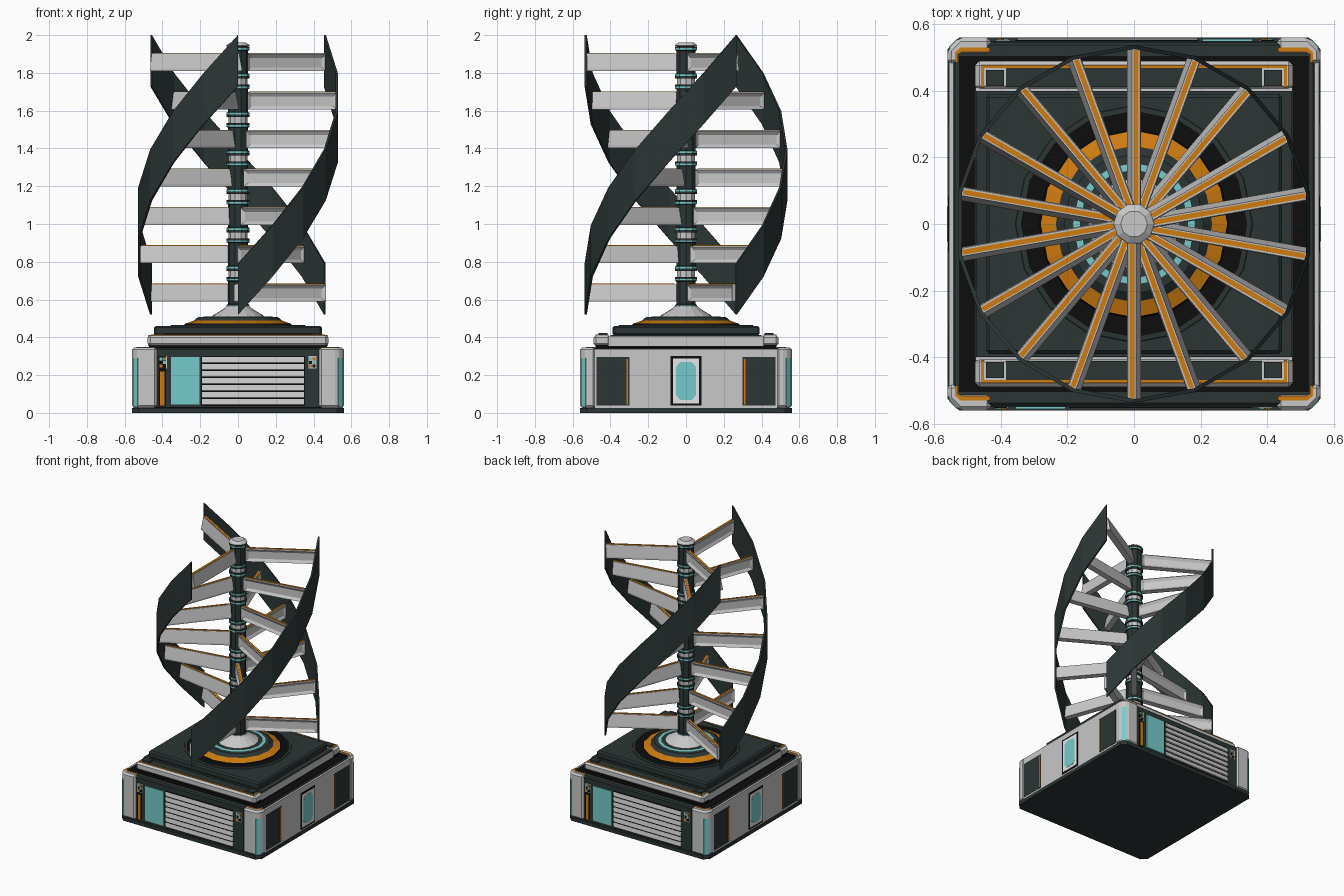
import bpy, bmesh
from math import radians, sin, cos, pi
from mathutils import Matrix

cube = bpy.data.objects.get("Cube")
if cube:
    bpy.data.objects.remove(cube, do_unlink=True)


def material(name, r, g, b):
    m = bpy.data.materials.new(name)
    m.use_nodes = True
    m.diffuse_color = (r, g, b, 1)
    m.node_tree.nodes["Principled BSDF"].inputs["Base Color"].default_value = (r, g, b, 1)
    return m


GREY = material("light_grey", 0.58, 0.58, 0.58)
SLATE = material("dark_slate", 0.024, 0.035, 0.035)
BLACK = material("black", 0.004, 0.004, 0.004)
TEAL = material("teal", 0.18, 0.6, 0.6)
ORANGE = material("orange", 0.62, 0.2, 0.005)
WHITE = material("white", 0.9, 0.9, 0.9)


def finish(name, bm, mats, rot=0, bevel=0):
    bmesh.ops.recalc_face_normals(bm, faces=bm.faces)
    bm.transform(Matrix.Rotation(radians(rot), 4, "Z"))
    me = bpy.data.meshes.new(name)
    bm.to_mesh(me)
    bm.free()
    for m in mats:
        me.materials.append(m)
    ob = bpy.data.objects.new(name, me)
    bpy.context.collection.objects.link(ob)
    if bevel:
        mod = ob.modifiers.new("edge_bevel", "BEVEL")
        mod.width, mod.segments, mod.limit_method = bevel, 1, "ANGLE"
    return ob


def prism(name, outline, lo, hi, mat, rot=0, bevel=0, to_xyz=lambda a, b, c: (a, b, c)):
    """Extrude a 2D outline from lo to hi; to_xyz picks the axes."""
    bm = bmesh.new()
    rings = [[bm.verts.new(to_xyz(a, b, c)) for a, b in outline] for c in (lo, hi)]
    n = len(outline)
    bm.faces.new(rings[0])
    bm.faces.new(rings[1])
    for i in range(n):
        j = (i + 1) % n
        bm.faces.new((rings[0][i], rings[0][j], rings[1][j], rings[1][i]))
    return finish(name, bm, [mat], rot, bevel)


def box(name, x, y, z, mat, rot=0, bevel=0):
    outline = [(x[0], y[0]), (x[1], y[0]), (x[1], y[1]), (x[0], y[1])]
    return prism(name, outline, z[0], z[1], mat, rot, bevel)


def along_x(a, b, c):
    return (c, a, b)


def lathe(name, profile, sides, mats):
    """Profile rows are radius, height, index of the material of the band above."""
    bm = bmesh.new()
    rings = []
    for r, z, _ in profile:
        rings.append([bm.verts.new((r * cos(2 * pi * i / sides), r * sin(2 * pi * i / sides), z))
                      for i in range(sides)])
    for k in range(len(profile) - 1):
        for i in range(sides):
            j = (i + 1) % sides
            f = bm.faces.new((rings[k][i], rings[k][j], rings[k + 1][j], rings[k + 1][i]))
            f.material_index = profile[k][2]
    bm.faces.new(rings[0])
    bm.faces.new(rings[-1]).material_index = profile[-1][2]
    return finish(name, bm, mats)


def chamfered(h, c):
    return [(h - c, -h), (h, c - h), (h, h - c), (h - c, h),
            (c - h, h), (-h, h - c), (-h, c - h), (c - h, -h)]


# Base body
prism("plinth", chamfered(0.56, 0.035), 0, 0.026, SLATE)
prism("base_body", chamfered(0.547, 0.04), 0.026, 0.343, SLATE, bevel=0.01)
box("deck_recess", (-0.525, 0.525), (-0.505, 0.505), (0.34, 0.346), BLACK)

# Corner posts with stripes and lamps
for sx in (-1, 1):
    for sy in (-1, 1):
        ell = [(0.43, 0.56), (0.525, 0.56), (0.56, 0.525), (0.56, 0.48),
               (0.525, 0.48), (0.525, 0.505), (0.43, 0.505)]
        prism("corner_post", [(sx * a, sy * b) for a, b in ell], 0.026, 0.347, GREY, bevel=0.012)
        trim = [(0.432, 0.53), (0.52, 0.53), (0.538, 0.515), (0.538, 0.485),
                (0.528, 0.485), (0.528, 0.51), (0.515, 0.516), (0.432, 0.516)]
        prism("post_stripe", [(sx * a, sy * b) for a, b in trim], 0.346, 0.349, ORANGE)
for k in range(4):
    box("corner_lamp", (0.76, 0.769), (-0.017, 0.017), (0.03, 0.29), TEAL, 45 + 90 * k)

for rot in (0, 180):
    # Shuttered face
    box("face_panel", (-0.43, 0.43), (-0.55, -0.54), (0.028, 0.335), SLATE, rot)
    box("glass_panel", (-0.355, -0.205), (-0.556, -0.54), (0.045, 0.295), TEAL, rot)
    box("shutter_back", (-0.195, 0.355), (-0.552, -0.54), (0.036, 0.302), BLACK, rot)
    for i in range(7):
        z = 0.041 + i * 0.037
        slat = [(-0.55, z), (-0.559, z + 0.004), (-0.553, z + 0.032), (-0.55, z + 0.032)]
        prism("shutter_slat", slat, -0.19, 0.35, GREY, rot, to_xyz=along_x)
    box("marker_bed", (-0.42, -0.382), (-0.553, -0.54), (0.035, 0.3), BLACK, rot)
    box("marker_bar", (-0.412, -0.39), (-0.556, -0.54), (0.04, 0.22), ORANGE, rot)
    for x0 in (-0.419, 0.373):
        box("indicator_bed", (x0, x0 + 0.042), (-0.553, -0.54), (0.235, 0.3), GREY, rot)
        for i in range(2):
            for j in range(3):
                x, z = x0 + 0.004 + i * 0.018, 0.24 + j * 0.019
                box("indicator", (x, x + 0.015), (-0.556, -0.54), (z, z + 0.016),
                    (ORANGE, BLACK, TEAL)[(i + j) % 3], rot)
    # Windowed face
    box("side_wall", (0.54, 0.556), (-0.485, 0.485), (0.026, 0.338), GREY, rot)
    for s in (-1, 1):
        box("side_panel", (0.55, 0.558), sorted((s * 0.3, s * 0.475)), (0.04, 0.295), SLATE, rot)
        box("side_stripe", (0.55, 0.56), sorted((s * 0.306, s * 0.316)), (0.045, 0.285), ORANGE, rot)
    box("window_frame", (0.55, 0.559), (-0.082, 0.082), (0.038, 0.3), BLACK, rot)
    box("window_surround", (0.55, 0.5605), (-0.07, 0.07), (0.05, 0.288), WHITE, rot)
    pane = [(a * 0.053, 0.169 + b * 0.1) for a, b in
            ((-0.6, -1), (0.6, -1), (1, -0.75), (1, 0.75), (0.6, 1), (-0.6, 1), (-1, 0.75), (-1, -0.75))]
    prism("window_pane", pane, 0.55, 0.562, TEAL, rot, to_xyz=along_x)
    # Raised bar on the deck edge
    box("deck_bar", (-0.478, 0.478), (-0.49, -0.4), (0.353, 0.412), GREY, rot, 0.014)
    box("bar_inlay", (-0.385, 0.385), (-0.468, -0.411), (0.41, 0.416), SLATE, rot)
    box("bar_stripe", (-0.46, 0.46), (-0.478, -0.469), (0.411, 0.415), ORANGE, rot)
    for s in (-1, 1):
        box("bar_pad", sorted((s * 0.39, s * 0.445)), (-0.463, -0.415), (0.41, 0.424), SLATE, rot)
        box("bar_stripe_end", sorted((s * 0.451, s * 0.46)), (-0.478, -0.41), (0.411, 0.415), ORANGE, rot)

# Stepped deck
box("deck_neck", (-0.47, 0.47), (-0.48, 0.48), (0.343, 0.36), BLACK)
box("deck_layer", (-0.476, 0.476), (-0.41, 0.41), (0.355, 0.405), GREY)
box("deck_cover", (-0.474, 0.474), (-0.4, 0.4), (0.404, 0.412), SLATE)
box("top_plate", (-0.445, 0.445), (-0.39, 0.39), (0.41, 0.461), SLATE, bevel=0.01)

# Round foot of the mast
lathe("turntable", [(0.36, 0.455, 0), (0.355, 0.464, 0), (0.34, 0.465, 1), (0.285, 0.466, 1),
                    (0.28, 0.472, 2), (0.235, 0.488, 0), (0.21, 0.508, 0), (0.183, 0.509, 3),
                    (0.163, 0.51, 0), (0.14, 0.511, 0)], 16, [SLATE, BLACK, ORANGE, TEAL])
lathe("mast_foot", [(0.14, 0.505, 0), (0.135, 0.515, 0), (0.07, 0.555, 0), (0.055, 0.57, 0)], 16, [GREY])

# Banded mast
LEVELS = [0.636 + 0.2035 * k for k in range(7)]
bands = [(0.05, 0.55, 0)]
for z in LEVELS:
    bands += [(0.05, z - 0.088, 1), (0.06, z - 0.088, 1), (0.06, z - 0.074, 2), (0.06, z - 0.064, 1),
              (0.054, z - 0.06, 1), (0.054, z + 0.06, 1), (0.06, z + 0.064, 2), (0.06, z + 0.074, 1),
              (0.06, z + 0.084, 1), (0.05, z + 0.084, 0)]
bands += [(0.062, 1.944, 0), (0.058, 1.95, 0), (0.04, 1.962, 0)]
lathe("mast", bands, 10, [GREY, SLATE, TEAL])


# Rungs, turning as they climb
def rung(z, angle):
    section = [(-0.021, -0.047), (0.021, -0.047), (0.021, -0.035), (0.006, 0.045), (-0.018, 0.045), (-0.021, 0.04)]
    ob = prism("rung", section, 0.05, 0.525, GREY, to_xyz=along_x)
    bm = bmesh.new()
    bm.from_mesh(ob.data)
    side = [f for f in bm.faces if f.normal.y < -0.99]
    bmesh.ops.inset_region(bm, faces=side, thickness=0.026, depth=-0.012)
    bm.to_mesh(ob.data)
    bm.free()
    stripe = box("rung_stripe", (0.06, 0.522), (-0.013, 0.002), (0.044, 0.048), ORANGE)
    for part in (ob, stripe):
        part.location.z = z
        part.rotation_euler.z = radians(angle)


# Helical side ribbons
def ribbon(start):
    bm = bmesh.new()
    prev = None
    for k in range(7):
        a = radians(start + 20 * k)
        pair = [bm.verts.new((0.531 * cos(a), 0.531 * sin(a), z + 0.2015 * k)) for z in (0.52, 0.791)]
        if prev:
            bm.faces.new((prev[0], pair[0], pair[1], prev[1]))
        prev = pair
    ob = finish("helix_ribbon", bm, [SLATE])
    mod = ob.modifiers.new("thickness", "SOLIDIFY")
    mod.thickness, mod.offset = 0.012, 0


for arm in (-90, 30, 150):
    ribbon(arm)
    for k, z in enumerate(LEVELS):
        rung(z, arm + 20 * k)
